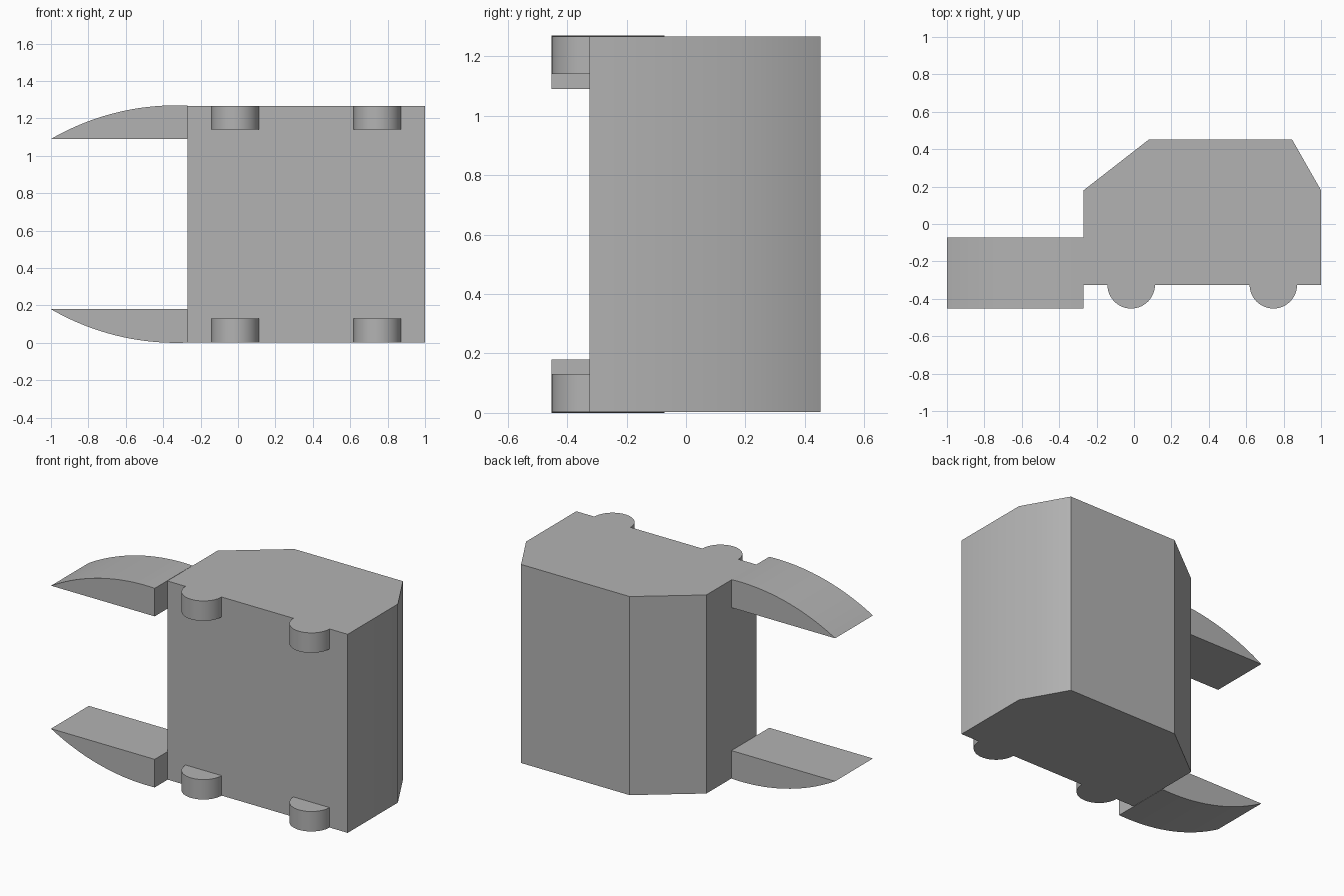
import bpy, bmesh, math
from mathutils import Vector

if "Cube" in bpy.data.objects:
    bpy.data.objects.remove(bpy.data.objects["Cube"], do_unlink=True)

HEIGHT = 1.27

grey = bpy.data.materials.new("plain grey")
grey.use_nodes = True
colour = (0.45, 0.45, 0.45, 1)
grey.diffuse_color = colour
grey.node_tree.nodes["Principled BSDF"].inputs["Base Color"].default_value = colour


def extrude_profile(name, points, depth):
    """Extrude a closed flat outline along a vector, smoothing shallow edges."""
    bm = bmesh.new()
    face = bm.faces.new([bm.verts.new(p) for p in points])
    result = bmesh.ops.extrude_face_region(bm, geom=[face], use_keep_orig=True)
    moved = [v for v in result["geom"] if isinstance(v, bmesh.types.BMVert)]
    bmesh.ops.translate(bm, verts=moved, vec=Vector(depth))
    bmesh.ops.recalc_face_normals(bm, faces=bm.faces[:])
    mesh = bpy.data.meshes.new(name)
    bm.to_mesh(mesh)
    bm.free()
    mesh.materials.append(grey)
    mesh.shade_smooth()
    mesh.set_sharp_from_angle(angle=math.radians(35))
    obj = bpy.data.objects.new(name, mesh)
    bpy.context.collection.objects.link(obj)
    return obj


# Main body: chamfered outline running the full height
outline = [(-0.27, -0.325), (1, -0.325), (1, 0.18),
           (0.845, 0.452), (0.08, 0.452), (-0.27, 0.18)]
body_low, body_high = 0.003, HEIGHT - 0.003
extrude_profile("body", [(x, y, body_low) for x, y in outline],
                (0, 0, body_high - body_low))

# Curved prongs: flat on the inside, arched on the outside
TIP_X, APEX_X, ROOT_X, RISE = -1, -0.33, -0.27, 0.18
radius = ((APEX_X - TIP_X) ** 2 + RISE ** 2) / (2 * RISE)
start = -math.asin((APEX_X - TIP_X) / radius)
end = math.asin((ROOT_X - APEX_X) / radius)
STEPS = 20
arc = []
for i in range(STEPS + 1):
    a = start + (end - start) * i / STEPS
    arc.append((APEX_X + radius * math.sin(a), radius * (1 - math.cos(a))))
arc.append((ROOT_X, RISE))

for name, flip in (("lower_prong", False), ("upper_prong", True)):
    points = [(x, -0.452, HEIGHT - z if flip else z) for x, z in arc]
    extrude_profile(name, points, (0, 0.38, 0))

# Half-round feet along the front, at both ends of the body
FOOT_R, FOOT_DEPTH = 0.127, 0.127
for side, cx in (("right", -0.015), ("left", 0.745)):
    for level, z in (("lower", body_low), ("upper", body_high - FOOT_DEPTH)):
        half = [(cx + FOOT_R * math.cos(a), -0.325 + FOOT_R * math.sin(a), z)
                for a in (math.pi * (1 + i / 24) for i in range(25))]
        extrude_profile(f"{level}_{side}_foot", half, (0, 0, FOOT_DEPTH))
